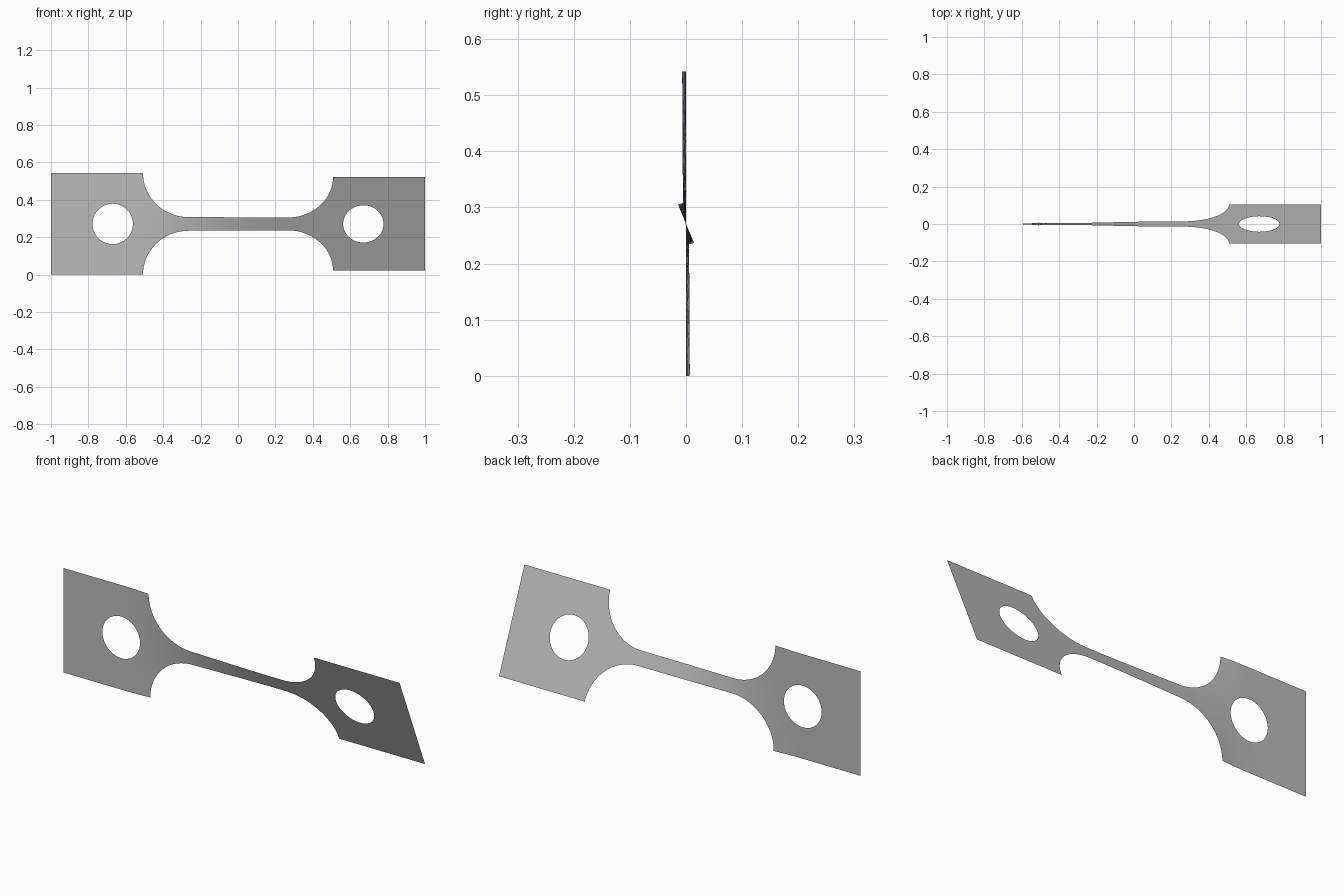
import bpy
import bmesh
from math import sin, cos, pi, radians

if "Cube" in bpy.data.objects:
    bpy.data.objects.remove(bpy.data.objects["Cube"], do_unlink=True)

HALF = 0.271          # half height of the end tabs, also the centre height
NECK = 0.037          # half height of the narrow neck
FILLET_X = 0.265      # where the neck meets the fillets
TAB_X = 0.508         # where the fillets meet the tabs
HOLE_X, HOLE_R = 0.67, 0.108
TWIST = radians(22.6)
STEPS = 24


def twist_angle(x):
    """Ease from an upright left tab to a tilted right tab."""
    t = min(max((x + 0.65) / 0.9, 0), 1)
    return TWIST * t * t * (3 - 2 * t)


def closed_loop(bm, points):
    verts = [bm.verts.new((x, 0, z)) for x, z in points]
    return [bm.edges.new((a, b)) for a, b in zip(verts, verts[1:] + verts[:1])]


# Quarter outline: neck, concave fillet, tab corner
quarter = []
for i in range(STEPS + 1):
    a = pi / 2 * i / STEPS
    quarter.append((FILLET_X + (TAB_X - FILLET_X) * sin(a),
                    HALF - (HALF - NECK) * cos(a)))
quarter.append((1, HALF))

# Mirror the quarter into the full outline
right = quarter + [(x, -z) for x, z in reversed(quarter)]
outline = right + [(-x, -z) for x, z in right]

bm = bmesh.new()
edges = closed_loop(bm, outline)

# Round hole through each tab
for side in (-1, 1):
    ring = [2 * pi * i / 64 for i in range(64)]
    edges += closed_loop(bm, [(side * HOLE_X + HOLE_R * cos(a), HOLE_R * sin(a))
                              for a in ring])
bmesh.ops.triangle_fill(bm, use_beauty=True, edges=edges, normal=(0, -1, 0))

# Slice the sheet crosswise so it can twist smoothly
for i in range(1, 50):
    bmesh.ops.bisect_plane(bm, geom=bm.verts[:] + bm.edges[:] + bm.faces[:],
                           dist=1e-5, plane_co=(-1 + i * 0.04, 0, 0),
                           plane_no=(1, 0, 0))

bm.normal_update()
for face in bm.faces:
    if face.normal.y > 0:
        face.normal_flip()

# Twist about the long axis
for v in bm.verts:
    a, h = twist_angle(v.co.x), v.co.z
    v.co.y = -h * sin(a)
    v.co.z = HALF + h * cos(a)

mesh = bpy.data.meshes.new("twisted_test_strip")
bm.to_mesh(mesh)
bm.free()
strip = bpy.data.objects.new("twisted_test_strip", mesh)
bpy.context.collection.objects.link(strip)

# Plain grey metal
grey = bpy.data.materials.new("plain_grey")
grey.use_nodes = True
colour = (0.5, 0.5, 0.5, 1)
grey.diffuse_color = colour
grey.node_tree.nodes["Principled BSDF"].inputs["Base Color"].default_value = colour
mesh.materials.append(grey)

bpy.context.view_layer.objects.active = strip
strip.select_set(True)
bpy.ops.object.shade_smooth_by_angle()
